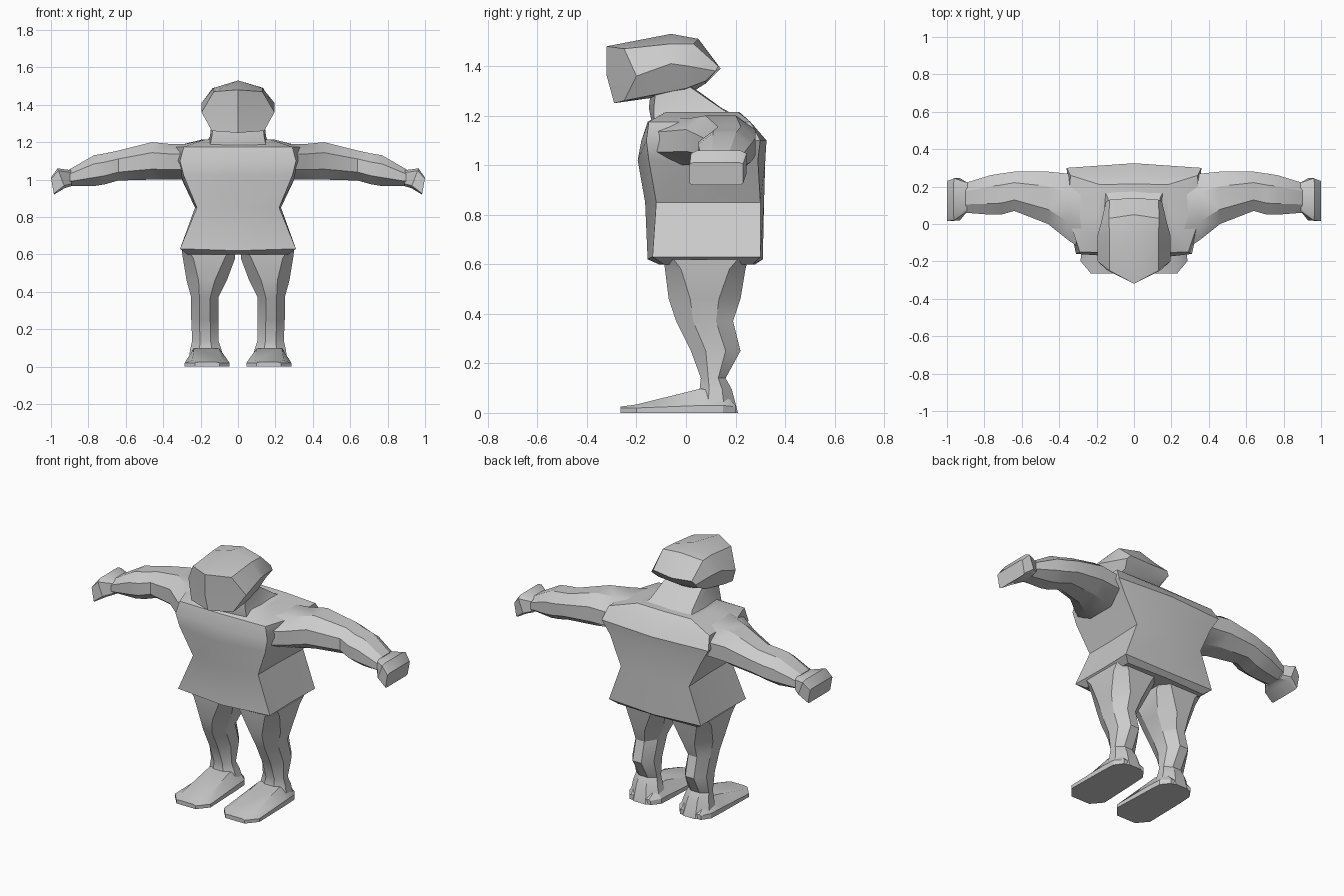
import bpy, bmesh, math

if "Cube" in bpy.data.objects:
    bpy.data.objects.remove(bpy.data.objects["Cube"], do_unlink=True)

grey = bpy.data.materials.new("light grey")
grey.use_nodes = True
grey.diffuse_color = (0.6, 0.6, 0.6, 1)
grey.node_tree.nodes["Principled BSDF"].inputs["Base Color"].default_value = (0.6, 0.6, 0.6, 1)


def loft(name, rings, side=1, front=None):
    """Skin a list of closed rings; 'front' fans the first cap from a point."""
    bm = bmesh.new()
    vs = [[bm.verts.new((x * side, y, z)) for x, y, z in r] for r in rings]
    n = len(vs[0])
    for a, b in zip(vs, vs[1:]):
        for i in range(n):
            j = (i + 1) % n
            bm.faces.new((a[i], a[j], b[j], b[i]))
    if front:
        # faceted cap: two upper and two lower panels round a centre point
        c, r = bm.verts.new(front), vs[0]
        for i in range(0, n, 2):
            bm.faces.new((c, r[i], r[i + 1], r[(i + 2) % n]))
    else:
        bm.faces.new(vs[0])
    bm.faces.new(vs[-1])
    bmesh.ops.remove_doubles(bm, verts=bm.verts, dist=0.0005)
    bmesh.ops.recalc_face_normals(bm, faces=bm.faces)
    me = bpy.data.meshes.new(name)
    bm.to_mesh(me)
    bm.free()
    me.materials.append(grey)
    ob = bpy.data.objects.new(name, me)
    bpy.context.collection.objects.link(ob)
    bpy.ops.object.select_all(action='DESELECT')
    ob.select_set(True)
    bpy.context.view_layer.objects.active = ob
    bpy.ops.object.shade_smooth_by_angle(angle=math.radians(30))
    return ob


def whole(half):
    """Complete a half ring that starts and ends on the centre line."""
    return half + [(-x, y, z) for x, y, z in half[-2:0:-1]]


def body_ring(z, f, fc, s, bc, b, dz=0):
    return whole([(0, f, z - dz), (*fc, z), (*s, z), (*bc, z), (0, b, z - dz)])


# Torso: tunic with flared hem, narrow waist and broad shoulders
loft("torso", [
    body_ring(0.60, -0.11, (0.27, -0.09), (0.27, 0.08), (0.27, 0.27), 0.28),
    body_ring(0.63, -0.155, (0.31, -0.135), (0.305, 0.08), (0.31, 0.30), 0.31, 0.01),
    body_ring(0.85, -0.165, (0.22, -0.12), (0.22, 0.08), (0.23, 0.30), 0.315),
    body_ring(1.02, -0.195, (0.29, -0.15), (0.31, 0.02), (0.31, 0.29), 0.32),
    body_ring(1.10, -0.18, (0.31, -0.16), (0.35, 0.03), (0.36, 0.30), 0.325),
    body_ring(1.175, -0.155, (0.29, -0.15), (0.35, 0.03), (0.34, 0.26), 0.26),
    body_ring(1.215, -0.09, (0.17, -0.08), (0.19, 0.05), (0.18, 0.21), 0.215),
])

# Neck: leans forward from the upper back to under the head
loft("neck", [
    body_ring(1.18, -0.14, (0.15, -0.13), (0.17, 0.0), (0.18, 0.22), 0.24),
    body_ring(1.23, -0.15, (0.14, -0.13), (0.15, 0.0), (0.14, 0.14), 0.145),
    body_ring(1.32, -0.14, (0.13, -0.12), (0.14, -0.06), (0.12, 0.01), 0.02),
])

# Head: faceted block with a vertical ridge down the face
loft("head", [whole(h) for h in (
    [(0, -0.32, 1.48), (0.13, -0.25, 1.47), (0.195, -0.20, 1.36), (0.14, -0.25, 1.26), (0, -0.29, 1.25)],
    [(0, -0.06, 1.53), (0.13, -0.06, 1.49), (0.195, -0.06, 1.41), (0.15, -0.15, 1.28), (0, -0.15, 1.27)],
    [(0, 0.05, 1.51), (0.135, 0.03, 1.49), (0.175, 0.01, 1.40), (0.14, 0.0, 1.31), (0, 0.0, 1.28)],
    [(0, 0.14, 1.39), (0.13, 0.13, 1.40), (0.15, 0.12, 1.38), (0.13, 0.08, 1.34), (0, 0.08, 1.33)],
)], front=(0, -0.32, 1.36))


def arm_ring(x, y0, y1, z0, z1, slant=0.0, c=0.28):
    """Eight-sided ring across the arm; slant pushes the lower edge outward."""
    w, h = (y1 - y0), (z1 - z0)
    uv = [(c, 0), (1 - c, 0), (1, c), (1, 1 - c), (1 - c, 1), (c, 1), (0, 1 - c), (0, c)]
    return [(x + slant * (0.5 - v), y0 + w * u, z0 + h * v) for u, v in uv]


def leg_ring(z, x0, x1, y0, y1, c=0.3, tilt=0.0):
    """Eight-sided ring across the leg; tilt lowers the front edge."""
    w, d = x1 - x0, y1 - y0
    uv = [(c, 0), (1 - c, 0), (1, c), (1, 1 - c), (1 - c, 1), (c, 1), (0, 1 - c), (0, c)]
    return [(x0 + w * u, y0 + d * v, z - tilt * (1 - v)) for u, v in uv]


for side, tag in ((1, "left"), (-1, "right")):
    # Arm: shoulder, upper arm, elbow, forearm, wrist
    loft(tag + "_arm", [
        arm_ring(0.26, -0.15, 0.27, 1.00, 1.19),
        arm_ring(0.36, -0.08, 0.27, 1.00, 1.19),
        arm_ring(0.46, 0.00, 0.28, 1.00, 1.20),
        arm_ring(0.64, 0.07, 0.28, 0.995, 1.155),
        arm_ring(0.71, 0.05, 0.27, 0.975, 1.14),
        arm_ring(0.77, 0.05, 0.26, 0.965, 1.13),
        arm_ring(0.90, 0.06, 0.22, 0.965, 1.055),
    ], side)
    # Hand: wide drooping mitten
    loft(tag + "_hand", [
        arm_ring(0.89, 0.07, 0.22, 0.965, 1.05, c=0.15),
        arm_ring(0.945, 0.02, 0.245, 0.955, 1.06, -0.04, 0.12),
        arm_ring(0.992, 0.015, 0.23, 0.92, 1.01, -0.016, 0.06),
    ], side)
    # Leg: thigh, knee, calf, ankle and heel
    loft(tag + "_leg", [
        leg_ring(0.62, 0.015, 0.30, -0.09, 0.25, 0.12),
        leg_ring(0.58, 0.015, 0.295, -0.085, 0.24, 0.2),
        leg_ring(0.46, 0.06, 0.275, -0.07, 0.22),
        leg_ring(0.37, 0.105, 0.25, -0.04, 0.19),
        leg_ring(0.25, 0.105, 0.25, 0.02, 0.22),
        leg_ring(0.14, 0.105, 0.245, 0.06, 0.16),
        leg_ring(0.095, 0.09, 0.255, 0.055, 0.185),
        leg_ring(0.0, 0.065, 0.27, 0.03, 0.21),
    ], side)
    # Foot: flat wedge, cross-sections from heel to toe
    loft(tag + "_foot", [
        [(a, y, 0), (b, y, 0), (b, y, e), (b - k, y, t), (a + k, y, t), (a, y, e)]
        for y, a, b, e, t, k in (
            (0.20, 0.10, 0.24, 0.025, 0.03, 0.01),
            (0.15, 0.06, 0.275, 0.03, 0.08, 0.04),
            (0.06, 0.055, 0.28, 0.03, 0.098, 0.045),
            (-0.20, 0.045, 0.285, 0.02, 0.034, 0.04),
            (-0.265, 0.10, 0.23, 0.02, 0.025, 0.02))
    ], side)
